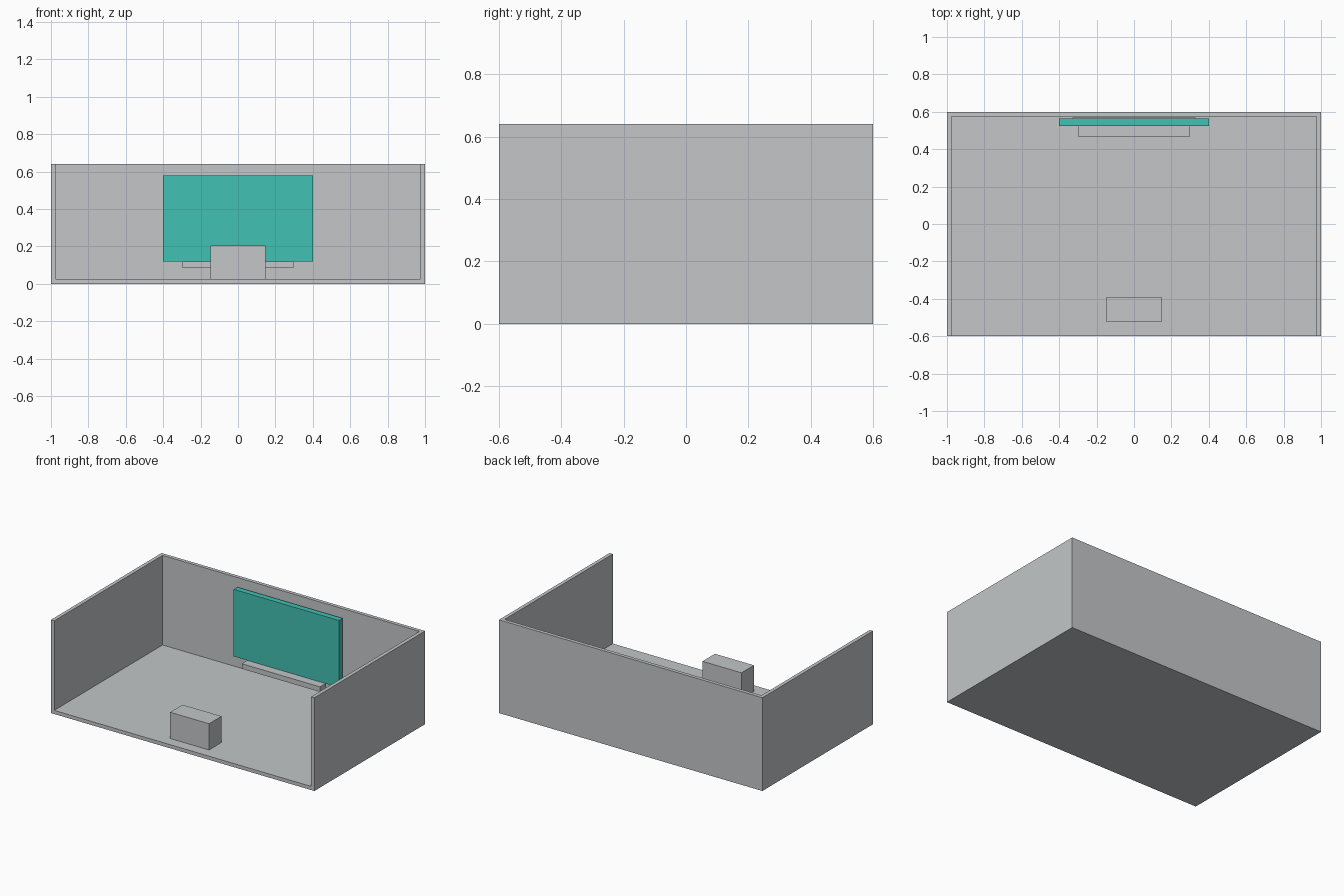
import bpy
import bmesh
from mathutils import Vector

default = bpy.data.objects.get("Cube")
if default:
    bpy.data.objects.remove(default, do_unlink=True)


def make_material(name, rgb):
    mat = bpy.data.materials.new(name)
    mat.use_nodes = True
    color = (*rgb, 1.0)
    mat.diffuse_color = color
    mat.node_tree.nodes["Principled BSDF"].inputs["Base Color"].default_value = color
    return mat


grey = make_material("light_grey", (0.546, 0.565, 0.578))
teal = make_material("teal", (0.054, 0.533, 0.456))


def box(name, low, high, mat, open_sides=()):
    """Box between two corners, leaving out faces that point along open_sides."""
    low, high = Vector(low), Vector(high)
    bm = bmesh.new()
    bmesh.ops.create_cube(bm, size=1)
    bmesh.ops.scale(bm, vec=high - low, verts=bm.verts)
    bmesh.ops.translate(bm, vec=(low + high) / 2, verts=bm.verts)
    bm.normal_update()
    removed = [f for f in bm.faces
               if any(f.normal.dot(Vector(d)) > 0.9 for d in open_sides)]
    if removed:
        bmesh.ops.delete(bm, geom=removed, context='FACES')
    mesh = bpy.data.meshes.new(name)
    bm.to_mesh(mesh)
    bm.free()
    mesh.materials.append(mat)
    obj = bpy.data.objects.new(name, mesh)
    bpy.context.collection.objects.link(obj)
    return obj


# Room: floor, back wall and side walls, open at the front and top
room = box("room_shell", (-1, -0.6, 0), (1, 0.6, 0.64), grey,
           open_sides=[(0, -1, 0), (0, 0, 1)])
walls = room.modifiers.new("wall_thickness", 'SOLIDIFY')
walls.thickness = 0.025
walls.offset = -1
walls.use_even_offset = True

# Screen with its rear panel
box("screen", (-0.4, 0.525, 0.12), (0.4, 0.564, 0.58), teal)
box("screen_back_panel", (-0.33, 0.564, 0.18), (0.33, 0.569, 0.52), grey)

# Low bar below the screen
box("screen_bar", (-0.297, 0.465, 0.085), (0.297, 0.53, 0.12), grey)

# Block near the open front
box("front_block", (-0.148, -0.525, 0.025), (0.148, -0.39, 0.205), grey)
